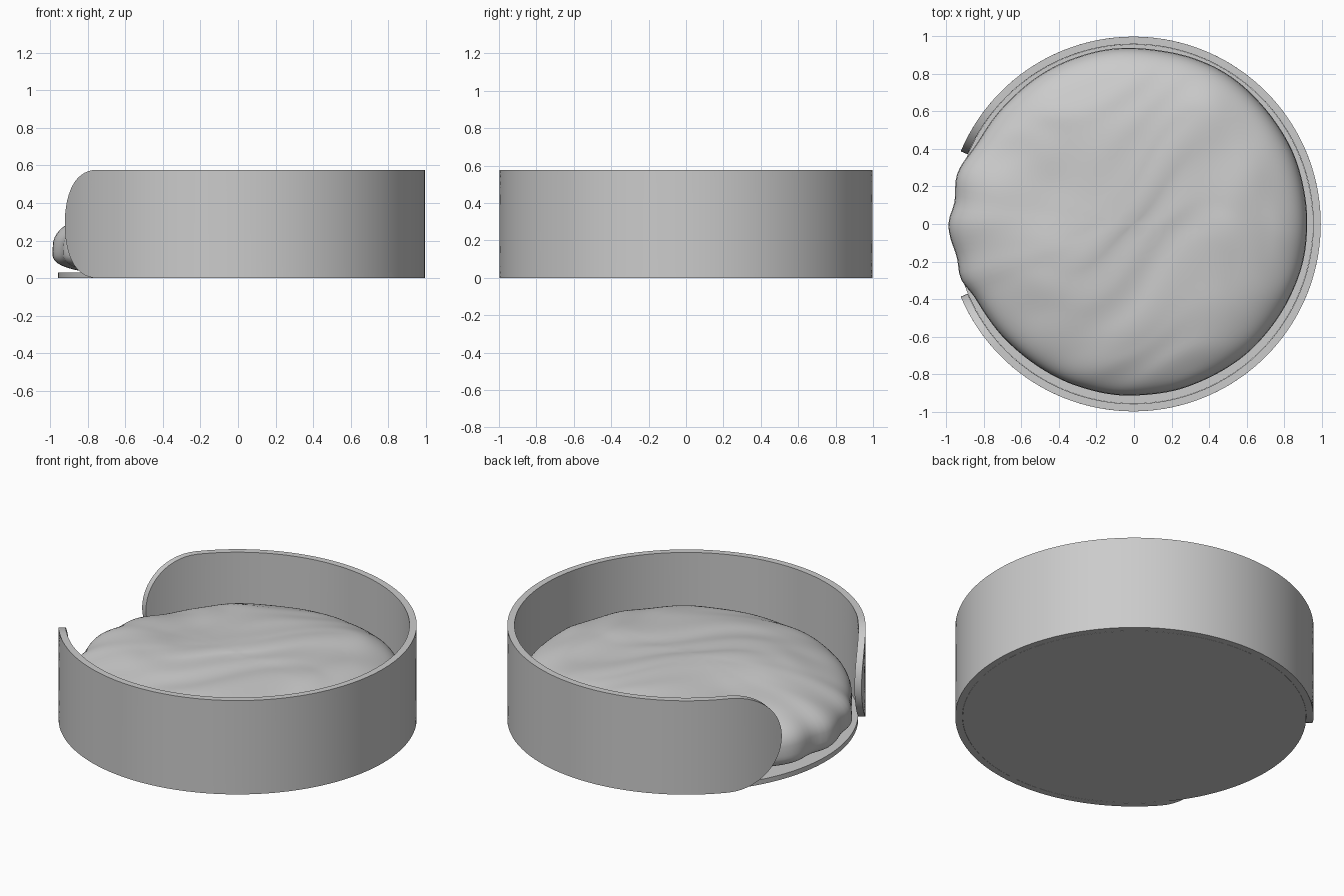
import bpy, bmesh, math
from mathutils import Vector, noise

if "Cube" in bpy.data.objects:
    bpy.data.objects.remove(bpy.data.objects["Cube"])

CX = -0.003          # centre of the round bed
R, H = 0.998, 0.577  # wall radius and height


def finish(name, bm, angle=35):
    bmesh.ops.recalc_face_normals(bm, faces=bm.faces)
    me = bpy.data.meshes.new(name)
    bm.to_mesh(me)
    bm.free()
    ob = bpy.data.objects.new(name, me)
    bpy.context.collection.objects.link(ob)
    bpy.ops.object.select_all(action='DESELECT')
    bpy.context.view_layer.objects.active = ob
    ob.select_set(True)
    bpy.ops.object.shade_smooth_by_angle(angle=math.radians(angle))
    return ob


# Base: thin round floor inside the wall
bm = bmesh.new()
bmesh.ops.create_cone(bm, cap_ends=True, segments=128, radius1=0.957, radius2=0.957, depth=0.03)
bmesh.ops.translate(bm, verts=bm.verts, vec=(CX, 0, 0.015))
finish("base_floor", bm)

# Wall: open ring with rounded ends either side of the -x entrance
ROWS, COLS = 28, 128
bm = bmesh.new()
layers = []
for rad in (R, R - 0.04):
    grid = []
    for j in range(ROWS + 1):
        ph = math.pi * j / ROWS
        a = math.radians(41.5 - 18.7 * math.sin(ph))
        z = H / 2 * (1 - math.cos(ph))
        row = []
        for i in range(COLS + 1):
            t = math.pi + a + (2 * math.pi - 2 * a) * i / COLS
            row.append(bm.verts.new((CX + rad * math.cos(t), rad * math.sin(t), z)))
        grid.append(row)
    layers.append(grid)
    for j in range(ROWS):
        for i in range(COLS):
            bm.faces.new((grid[j][i], grid[j][i + 1], grid[j + 1][i + 1], grid[j + 1][i]))


def border(g):
    return g[0] + [r[-1] for r in g[1:]] + g[-1][-2::-1] + [r[0] for r in g[-2:0:-1]]


bo, bi = border(layers[0]), border(layers[1])
for k in range(len(bo)):
    n = (k + 1) % len(bo)
    bm.faces.new((bo[k], bo[n], bi[n], bi[k]))
finish("outer_wall", bm)


# Cushion: squashed soft dome that bulges out through the entrance
def cushion_point(t, ph):
    """t = angle around, ph = -90..90 degrees from underside to crown."""
    c, s = math.cos(t), math.sin(t)
    off = abs(t % (2 * math.pi) - math.pi)
    gap = math.exp(-(off / 0.42) ** 4)
    edge = 0.926 + 0.012 * s + 0.048 * gap
    edge += gap * 0.012 * math.cos(off * 20 + 0.6 * math.sin(t * 9))
    edge += 0.008 * noise.noise(Vector((c * 3, s * 3, 7)))
    n = 2.9 if ph > 0 else 3.0
    rr = edge * math.cos(ph) ** (2 / n)
    x, y = rr * c, rr * s
    up = abs(math.sin(ph)) ** (2 / n)
    if ph <= 0:
        return (CX + x, y, max(0.031, 0.14 - 0.14 * up))
    z = 0.14 + (0.268 + 0.03 * x + 0.022 * y) * up
    # broad lumps and soft warped fabric folds
    z += up * 0.03 * noise.noise(Vector((x * 2, y * 2, 1)))
    w = 0.35 * noise.noise(Vector((x * 1.6, y * 1.6, 9)))
    u, v = x + w, y - 0.45 * x + w
    z += up * 0.014 * noise.noise(Vector((u * 2.4, v * 4.2, 4)))
    return (CX + x, y, z)


SEG, RINGS = 160, 64
bm = bmesh.new()
rings = []
for j in range(1, RINGS):
    ph = -math.pi / 2 + math.pi * j / RINGS
    # crown rings are spaced evenly in radius so folds stay smooth
    if ph > 0:
        f = ph / (math.pi / 2)
        ph = math.acos((1 - f ** 1.6) ** 1.5)
    rings.append([bm.verts.new(cushion_point(2 * math.pi * i / SEG, ph)) for i in range(SEG)])
for a, b in zip(rings, rings[1:]):
    for i in range(SEG):
        k = (i + 1) % SEG
        bm.faces.new((a[i], a[k], b[k], b[i]))
for ring in (rings[0], rings[-1]):
    pole = bm.verts.new(sum((v.co for v in ring), Vector()) / SEG)
    for i in range(SEG):
        bm.faces.new((ring[i], ring[(i + 1) % SEG], pole))
finish("cushion", bm, 80)
